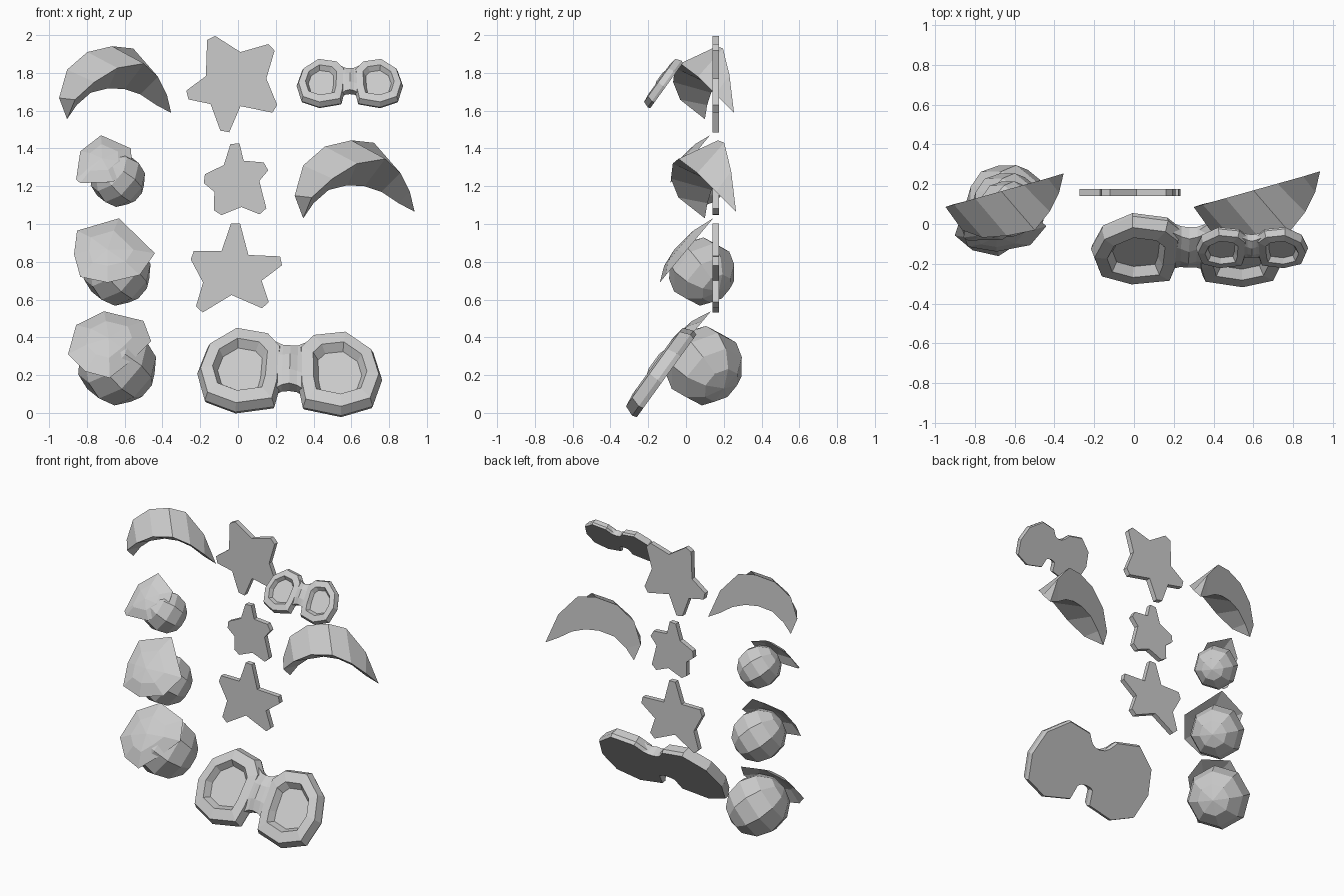
import bpy, bmesh, math
from mathutils import Vector

if "Cube" in bpy.data.objects:
    bpy.data.objects.remove(bpy.data.objects["Cube"])


def finish(name, bm):
    bmesh.ops.remove_doubles(bm, verts=bm.verts[:], dist=0.0005)
    bmesh.ops.recalc_face_normals(bm, faces=bm.faces[:])
    me = bpy.data.meshes.new(name)
    bm.to_mesh(me)
    bm.free()
    ob = bpy.data.objects.new(name, me)
    bpy.context.collection.objects.link(ob)
    return ob


def loft(bm, rings, cap_start=False, cap_end=False):
    """Bridge successive closed rings of points."""
    vs = [[bm.verts.new(p) for p in r] for r in rings]
    n = len(vs[0])
    for a, b in zip(vs, vs[1:]):
        for i in range(n):
            j = (i + 1) % n
            bm.faces.new((a[i], a[j], b[j], b[i]))
    if cap_start:
        bm.faces.new(vs[0][::-1])
    if cap_end:
        bm.faces.new(vs[-1])


# Flat stars with blunt tips: alternating tip and notch points (x, z)
def star(name, tips, notches, w=0.024):
    c = sum((Vector(t) for t in tips), Vector((0, 0))) / 5
    outline = []
    for t, n in zip(tips, notches):
        t = Vector(t)
        d = (t - c).normalized()
        side = Vector((d.y, -d.x)) * w
        outline += [t - side, t + side, Vector(n)]
    bm = bmesh.new()
    loft(bm, [[(p.x, y, p.y) for p in outline] for y in (0.14, 0.175)], True, True)
    finish(name, bm)


star("star_top",
     [(-.142, 1.985), (.177, 1.935), (.195, 1.61), (-.07, 1.49), (-.268, 1.683)],
     [(.013, 1.91), (.15, 1.77), (.013, 1.624), (-.145, 1.635), (-.17, 1.783)])
star("star_middle",
     [(-.016, 1.425), (.148, 1.305), (.132, 1.067), (-.108, 1.06), (-.178, 1.24)],
     [(.03, 1.335), (.113, 1.228), (.018, 1.09), (-.125, 1.17), (-.075, 1.312)])
star("star_bottom",
     [(-.013, 1.003), (.228, .805), (.145, .57), (-.205, .548), (-.242, .835)],
     [(.055, .836), (.125, .70), (-.034, .624), (-.185, .69), (-.087, .857)])


# Crescents: triangular section swept along an arch, pinched at both tips
RIDGE = [(.39, -.04, 1.14), (.50, -.08, 1.24), (.63, -.07, 1.32),
         (.78, -.04, 1.345), (.86, .06, 1.27), (.91, .16, 1.17)]
OUTER = [(.30, 1.15), (.345, 1.31), (.46, 1.41), (.60, 1.443), (.72, 1.43), (.85, 1.28)]
INNER = [(.40, 1.11), (.48, 1.18), (.58, 1.205), (.67, 1.20), (.76, 1.17), (.85, 1.11)]


def crescent(name, scale, tip):
    base = Vector((.345, .10, 1.03))
    end = Vector((.935, .265, 1.065))

    def back(p):
        return Vector((p[0], .085 + .28 * (p[0] - .30), p[1]))
    rings = [[base] * 3]
    rings += [[back(o), Vector(r), back(i)] for o, r, i in zip(OUTER, RIDGE, INNER)]
    rings += [[end] * 3]
    bm = bmesh.new()
    vs = [[bm.verts.new((p - base) * scale + Vector(tip)) for p in r] for r in rings]
    for k, (a, b) in enumerate(zip(vs, vs[1:])):
        for i in range(3):
            j = (i + 1) % 3
            if k == 0:
                bm.faces.new((a[0], b[j], b[i]))
            elif k == len(vs) - 2:
                bm.faces.new((a[i], a[j], b[0]))
            else:
                bm.faces.new((a[i], a[j], b[j], b[i]))
    for v in [v for v in bm.verts if not v.link_faces]:
        bm.verts.remove(v)
    finish(name, bm)


crescent("crescent_right", 1.0, (.345, .10, 1.03))
crescent("crescent_left", .935, (-.905, .10, 1.555))


# Faceted balls, each wearing a shallow angular cap tilted up and forward
AXIS = Vector((0, -.77, .64))


def capped_ball(name, centre, r, rim):
    c = Vector(centre)
    bm = bmesh.new()
    bmesh.ops.create_uvsphere(bm, u_segments=8, v_segments=6, radius=r * 1.03)
    rot = Vector((.65, .5, -.57)).to_track_quat('Z', 'Y')
    for v in bm.verts:
        v.co = rot @ v.co + c
    finish(name + "_ball", bm)
    h = .76 * r
    edge = [Vector((x, c.y + (.64 * (z - c.z) - h) / .77, z)) for x, z in rim]
    mid = sum(edge, Vector()) / len(edge)
    bm = bmesh.new()
    inner = [mid.lerp(p, .55) + AXIS * r * .22 for p in edge]
    loft(bm, [edge, inner])
    loft(bm, [inner, [mid + AXIS * r * .30] * len(edge)])
    bmesh.ops.dissolve_degenerate(bm, dist=0.0005, edges=bm.edges[:])
    finish(name + "_cap", bm)


capped_ball("large", (-.64, .095, .25), .205,
            [(-.90, .31), (-.857, .465), (-.71, .538), (-.50, .487),
             (-.46, .38), (-.56, .28), (-.68, .185), (-.81, .22)])
capped_ball("medium", (-.64, .083, .748), .176,
            [(-.868, .84), (-.852, .965), (-.63, 1.03), (-.44, .845),
             (-.52, .73), (-.69, .69), (-.835, .72)])
capped_ball("small", (-.636, .075, 1.237), .143,
            [(-.857, 1.235), (-.835, 1.385), (-.725, 1.47), (-.567, 1.40),
             (-.562, 1.31), (-.66, 1.222), (-.835, 1.217)])


# Bows: two dished lobes and a waist, leaning back
LOBE = [(.05, -.10), (.075, -.20), (.28, -.235), (.445, -.18), (.49, -.04),
        (.44, .10), (.29, .195), (.11, .17), (.04, .10)]


def bow(name, centre, s, roll=0.0):
    c = Vector(centre)
    up, out = Vector((0, .585, .81)), Vector((0, -.81, .585))

    def place(x, z, w):
        x, z = x * math.cos(roll) - z * math.sin(roll), x * math.sin(roll) + z * math.cos(roll)
        return c + s * (Vector((x, 0, 0)) + up * (z / .81) + out * w)
    for side, label in ((-1, "left"), (1, "right")):
        mx, mz = .265, -.02
        rings = [[place(side * (mx + (x - mx) * k), mz + (z - mz) * k, w) for x, z in LOBE]
                 for k, w in ((.97, -.045), (1, -.02), (.92, .035), (.64, .045), (.52, .0))]
        bm = bmesh.new()
        loft(bm, rings, True, True)
        finish(f"{name}_{label}_lobe", bm)
    rings = []
    for x, h, d in ((-.09, .13, .03), (-.04, .105, .04), (0, .10, .055), (.04, .105, .04), (.09, .13, .03)):
        rings.append([place(x, z * h, w) for z, w in
                      ((-1, -.045), (1, -.045), (1, d * .5), (.4, d), (-.4, d), (-1, d * .5))])
    bm = bmesh.new()
    loft(bm, rings, True, True)
    finish(f"{name}_knot", bm)


bow("large_bow", (.275, -.125, .242), 1.0, math.radians(-2))
bow("small_bow", (.592, -.115, 1.76), .575)
